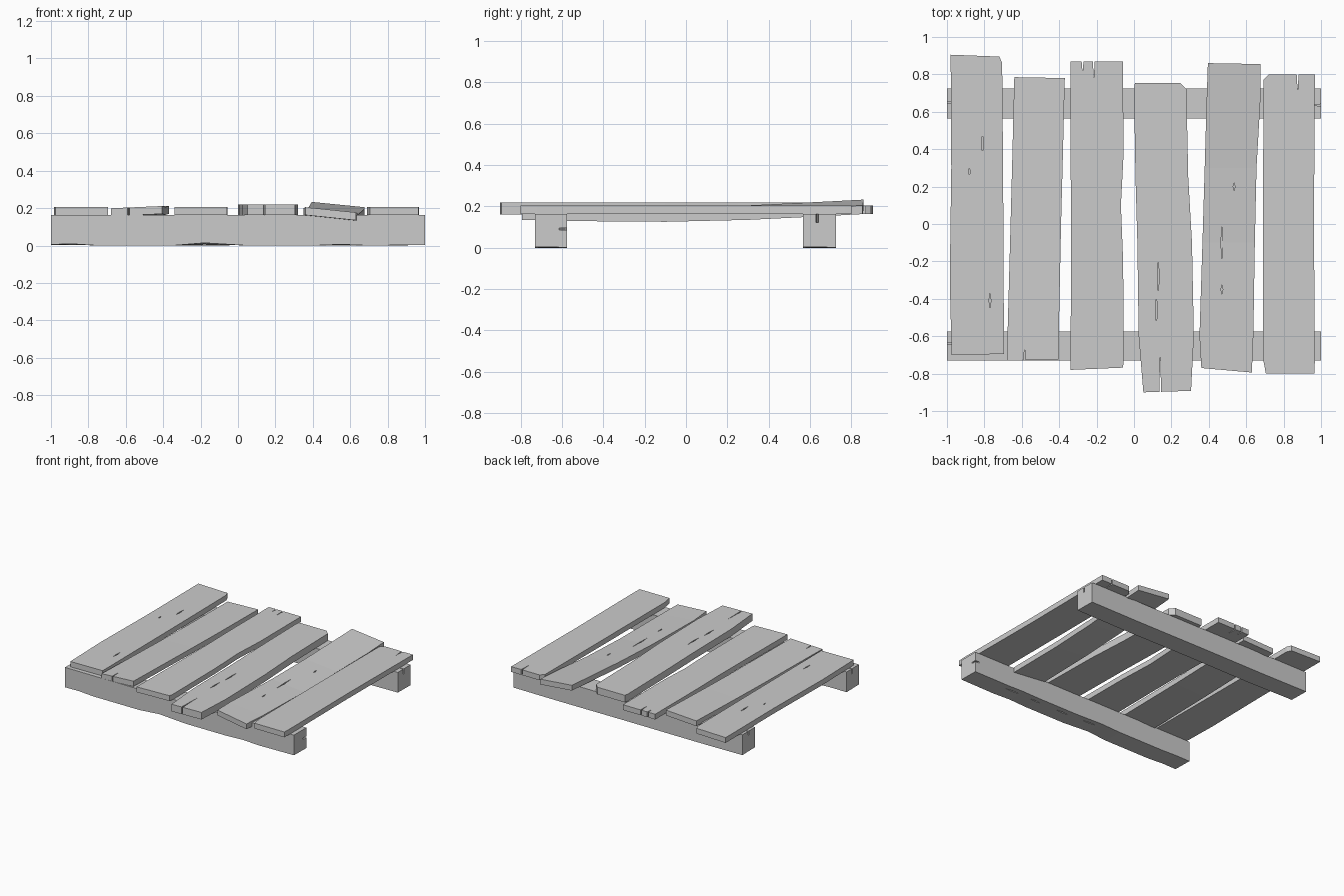
import bpy
import bmesh
from mathutils import Matrix, Vector

default_cube = bpy.data.objects.get("Cube")
if default_cube:
    bpy.data.objects.remove(default_cube, do_unlink=True)

# Single weathered grey timber colour
wood = bpy.data.materials.new("grey_wood")
wood.use_nodes = True
grey = (0.6, 0.6, 0.6, 1)
wood.diffuse_color = grey
wood.node_tree.nodes["Principled BSDF"].inputs["Base Color"].default_value = grey


def add_object(name, bm):
    bmesh.ops.recalc_face_normals(bm, faces=bm.faces)
    mesh = bpy.data.meshes.new(name)
    bm.to_mesh(mesh)
    bm.free()
    mesh.materials.append(wood)
    obj = bpy.data.objects.new(name, mesh)
    bpy.context.collection.objects.link(obj)
    return obj


def loft(name, rings):
    """Skin a row of four-cornered sections and cap both ends."""
    bm = bmesh.new()
    rows = [[bm.verts.new(corner) for corner in ring] for ring in rings]
    for a, b in zip(rows, rows[1:]):
        for i in range(4):
            j = (i + 1) % 4
            bm.faces.new((a[i], a[j], b[j], b[i]))
    bm.faces.new(rows[0])
    bm.faces.new(rows[-1])
    return add_object(name, bm)


def carve(obj, cracks):
    """Cut diamond-shaped cracks, each a centre and a full size."""
    bm = bmesh.new()
    for centre, size in cracks:
        matrix = Matrix.Translation(centre) @ Matrix.Diagonal((*size, 1))
        bmesh.ops.create_cone(bm, cap_ends=True, segments=4, radius1=0.5,
                              radius2=0.5, depth=1, matrix=matrix)
    cutter = add_object("crack_cutter", bm)
    cutter.hide_render = True
    mod = obj.modifiers.new("cracks", "BOOLEAN")
    mod.operation = "DIFFERENCE"
    mod.solver = "EXACT"
    mod.object = cutter
    bpy.context.view_layer.update()
    evaluated = obj.evaluated_get(bpy.context.evaluated_depsgraph_get())
    carved = bpy.data.meshes.new_from_object(evaluated)
    obj.modifiers.clear()
    obj.data = carved
    bpy.data.objects.remove(cutter, do_unlink=True)


def plank(name, outline, left=0.205, right=0.205, sag=0.0, lift=0.0,
          thick=0.042, skew=(0, 0), grooves=(), splits=()):
    """Outline rows are (y, left x, right x); skew slants the two ends."""
    rings = []
    for k, (y, x0, x1) in enumerate(outline):
        slant = skew[0] if k == 0 else skew[1] if k == len(outline) - 1 else 0
        bend = lift * (y + 0.8) / 1.6 - sag * max(0, 1 - y * y / 0.64)
        a, b = left + bend, right + bend
        rings.append([Vector((x0, y, a - thick)), Vector((x1, y + slant, b - thick)),
                      Vector((x1, y + slant, b)), Vector((x0, y, a))])
    obj = loft(name, rings)
    top = (left + right) / 2
    cracks = [((x, y, top), (0.01, size, 0.03)) for x, y, size in grooves]
    cracks += [((x, y, top), (0.01, size, 0.3)) for x, y, size in splits]
    if cracks:
        carve(obj, cracks)


# Deck planks, from the model's right to its left
plank("plank_1",
      [(-0.7, -0.975, -0.695), (-0.3, -0.985, -0.697), (0.3, -0.977, -0.7),
       (0.86, -0.98, -0.705), (0.905, -0.98, -0.72)], skew=(0.005, -0.01),
      grooves=[(-0.81, 0.43, 0.1), (-0.88, 0.28, 0.04), (-0.77, -0.41, 0.1)])
plank("plank_2",
      [(-0.73, -0.68, -0.405), (0, -0.66, -0.39), (0.3, -0.652, -0.382),
       (0.785, -0.64, -0.37)], left=0.2, right=0.212, sag=0.006,
      skew=(0.005, -0.005), splits=[(-0.585, -0.73, 0.14)])
plank("plank_3",
      [(-0.78, -0.34, -0.06), (-0.74, -0.34, -0.055), (-0.2, -0.336, -0.058),
       (0.1, -0.336, -0.07), (0.35, -0.34, -0.057), (0.87, -0.34, -0.058)],
      skew=(0.012, 0), splits=[(-0.275, 0.87, 0.12), (-0.215, 0.87, 0.18)])
plank("plank_4",
      [(-0.9, 0.05, 0.305), (-0.6, 0.025, 0.32), (-0.1, 0.018, 0.31),
       (0.25, 0.008, 0.29), (0.72, 0, 0.28), (0.755, 0.005, 0.245)],
      left=0.218, right=0.218, thick=0.056, skew=(0.008, 0),
      grooves=[(0.13, -0.28, 0.16), (0.12, -0.46, 0.14)],
      splits=[(0.14, -0.9, 0.4)])
plank("plank_5_loose",
      [(-0.77, 0.36, 0.63), (-0.6, 0.35, 0.638), (-0.1, 0.366, 0.646),
       (0.3, 0.378, 0.655), (0.65, 0.388, 0.675), (0.86, 0.395, 0.675)],
      left=0.206, right=0.178, sag=0.022, lift=0.026, skew=(-0.024, -0.005),
      grooves=[(0.465, 0.6, 0.12), (0.535, 0.2, 0.05), (0.47, -0.1, 0.2),
               (0.47, -0.35, 0.06)])
plank("plank_6",
      [(-0.8, 0.705, 0.965), (-0.72, 0.69, 0.967), (0, 0.69, 0.962),
       (0.77, 0.692, 0.967), (0.8, 0.72, 0.967)],
      splits=[(0.875, 0.8, 0.18)])


def beam(name, y0, y1, wear, cracks):
    """Square bearer with a slightly worn underside; wear is (x, z)."""
    ends = [(-1, 0.006), *wear, (1, 0.004)]
    rings = [[Vector((x, y0, z)), Vector((x, y1, z * 0.5)),
              Vector((x, y1, 0.163)), Vector((x, y0, 0.163))] for x, z in ends]
    carve(loft(name, rings), cracks)


# Two bearers under the deck with split ends
underside = [((x, -0.62, 0), (size, 0.01, 0.03))
             for x, size in ((0.62, 0.12), (0.4, 0.09), (0.15, 0.1), (-0.1, 0.14))]
beam("front_beam", -0.73, -0.575,
     [(-0.88, 0.008), (-0.75, 0), (-0.35, 0), (-0.18, 0.014), (0.05, 0),
      (0.4, 0), (0.55, 0.006), (0.7, 0)],
     underside + [((-1, -0.64, 0.163), (0.08, 0.012, 0.08)),
                  ((1, -0.575, 0.09), (0.08, 0.08, 0.01))])
beam("back_beam", 0.565, 0.725,
     [(-0.6, 0), (0, 0.003), (0.6, 0)],
     [((1, 0.635, 0.163), (0.08, 0.012, 0.08)),
      ((-1, 0.65, 0.163), (0.07, 0.01, 0.06))])
